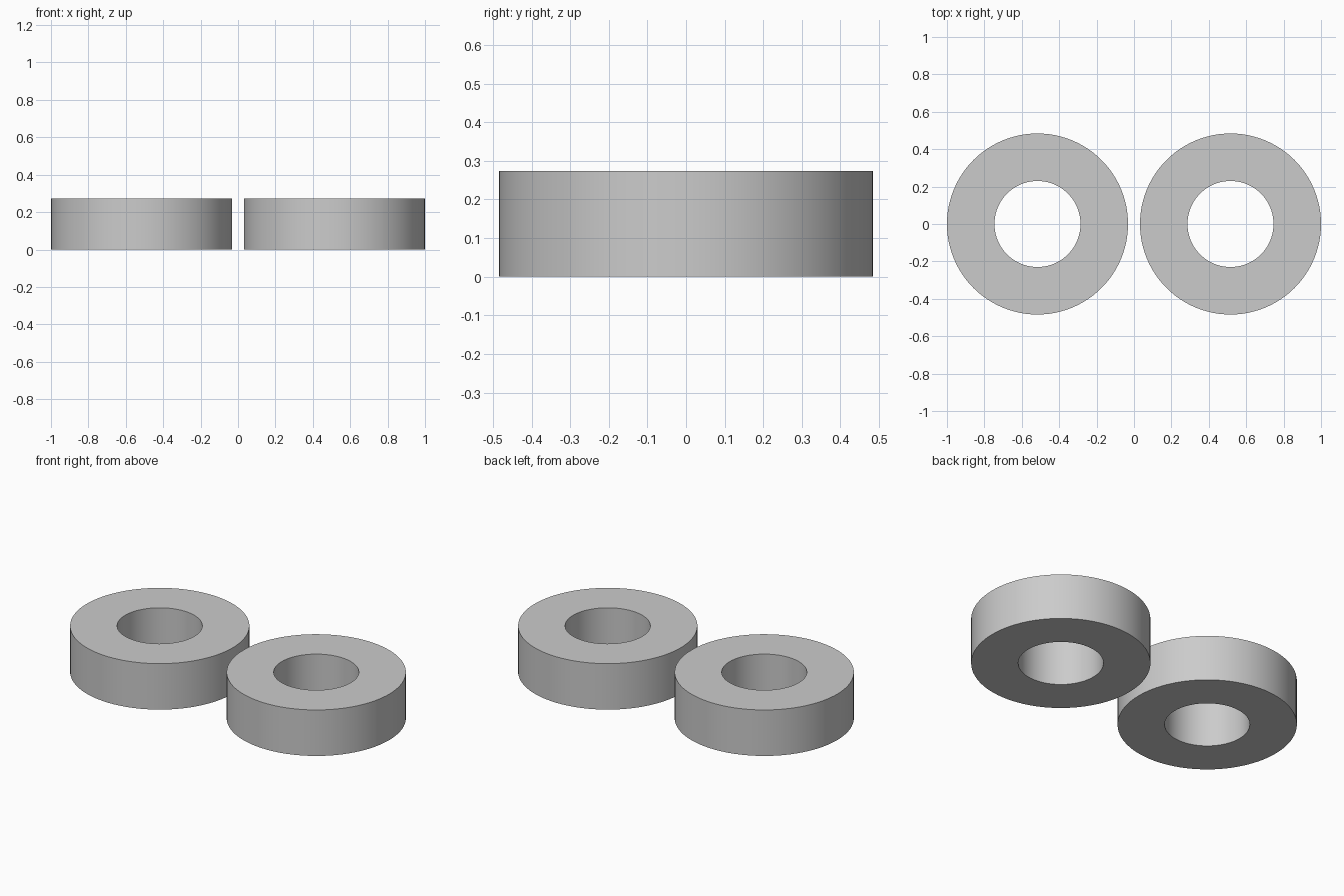
import bpy, bmesh, math

# Clear the default object
cube = bpy.data.objects.get("Cube")
if cube:
    bpy.data.objects.remove(cube, do_unlink=True)

OUTER_R, INNER_R, HEIGHT, OFFSET, SEGMENTS = 0.484, 0.23, 0.274, 0.516, 96

# Plain grey material
grey = bpy.data.materials.new("plain_grey")
grey.use_nodes = True
colour = (0.6, 0.6, 0.6, 1.0)
grey.diffuse_color = colour
grey.node_tree.nodes["Principled BSDF"].inputs["Base Color"].default_value = colour


def make_ring(name, x):
    """Spin a rectangular section around z to form a flat-sided ring."""
    bm = bmesh.new()
    section = [(INNER_R, 0), (OUTER_R, 0), (OUTER_R, HEIGHT), (INNER_R, HEIGHT)]
    verts = [bm.verts.new((r, 0, z)) for r, z in section]
    edges = [bm.edges.new((verts[i], verts[(i + 1) % 4])) for i in range(4)]
    bmesh.ops.spin(bm, geom=verts + edges, cent=(0, 0, 0), axis=(0, 0, 1),
                   angle=math.tau, steps=SEGMENTS, use_merge=True)
    bmesh.ops.remove_doubles(bm, verts=bm.verts, dist=1e-5)
    bmesh.ops.recalc_face_normals(bm, faces=bm.faces)
    mesh = bpy.data.meshes.new(name)
    bm.to_mesh(mesh)
    bm.free()
    mesh.materials.append(grey)
    ring = bpy.data.objects.new(name, mesh)
    ring.location.x = x
    bpy.context.collection.objects.link(ring)
    # Smooth walls with crisp rims
    bpy.ops.object.select_all(action='DESELECT')
    ring.select_set(True)
    bpy.context.view_layer.objects.active = ring
    bpy.ops.object.shade_smooth_by_angle(angle=math.radians(30))


# Matching pair of rings
make_ring("left_ring", OFFSET)
make_ring("right_ring", -OFFSET)
